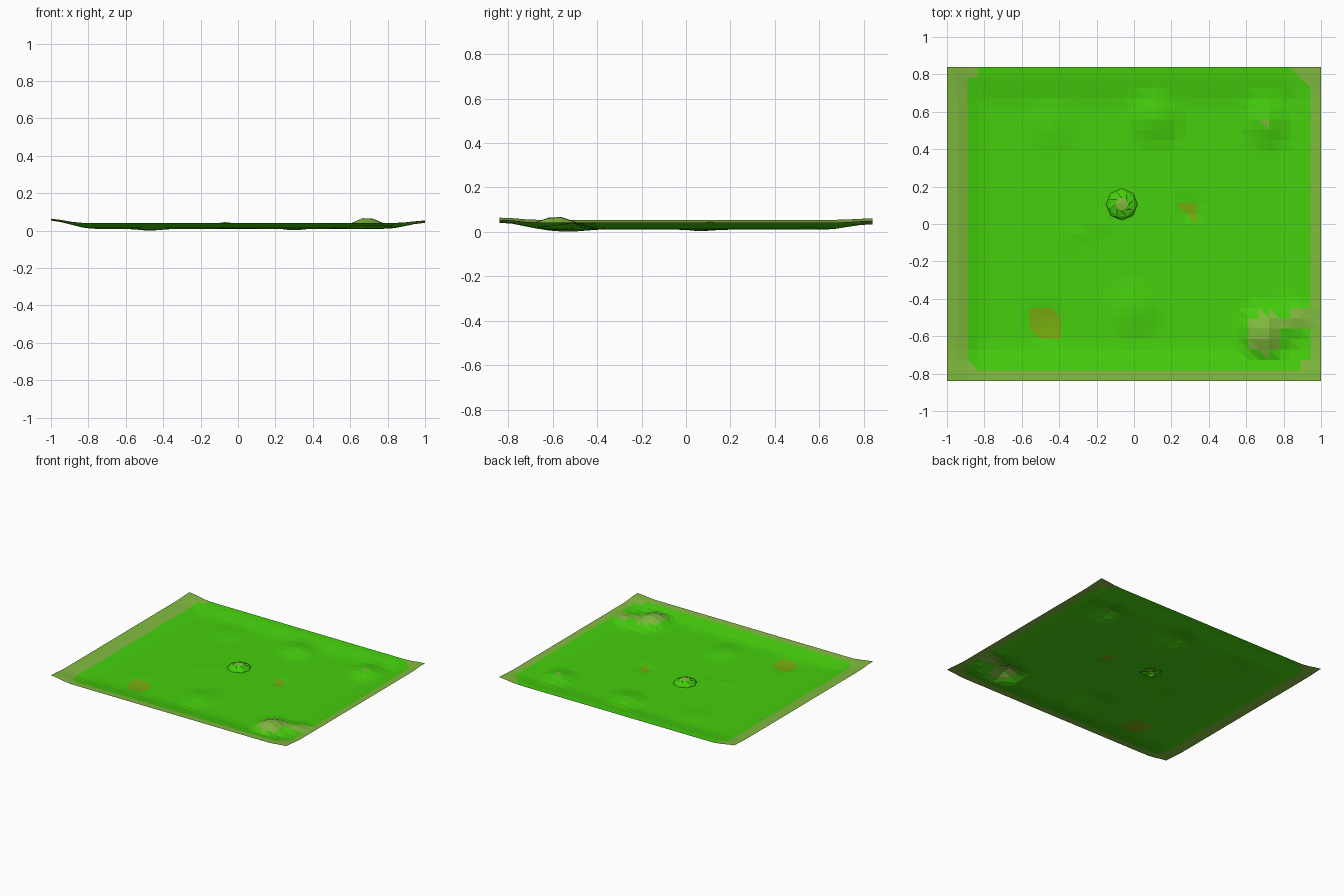
import bpy, bmesh, math

if "Cube" in bpy.data.objects:
    bpy.data.objects.remove(bpy.data.objects["Cube"])

NX, NY = 36, 30            # terrain grid cells
HX, HY = 1.0, 0.84         # half sizes
BASE = 0.01                # level of the flat plain
ROCKY = 0.0355             # height where the ground turns olive


def material(name, rgb):
    m = bpy.data.materials.new(name)
    m.diffuse_color = (*rgb, 1)
    m.use_nodes = True
    m.node_tree.nodes["Principled BSDF"].inputs["Base Color"].default_value = m.diffuse_color
    return m


def smooth(t):
    t = max(0.0, min(1.0, t))
    return t * t * (3 - 2 * t)


def hill(x, y, cx, cy, rx, ry, h):
    """Rounded bump (or dip when h < 0) that fades out at its radius."""
    return h * smooth(1 - math.hypot((x - cx) / rx, (y - cy) / ry))


def ridge(x, y, a, b, width, h):
    """Long bump around the segment a-b."""
    dx, dy = b[0] - a[0], b[1] - a[1]
    t = ((x - a[0]) * dx + (y - a[1]) * dy) / (dx * dx + dy * dy)
    t = max(0.0, min(1.0, t))
    return h * smooth(1 - math.hypot(x - a[0] - t * dx, y - a[1] - t * dy) / width)


# x, y, radius x, radius y, height
HILLS = [
    (0.11, 0.57, 0.19, 0.18, 0.027),
    (0.71, 0.55, 0.16, 0.18, 0.031),
    (-0.44, 0.53, 0.18, 0.18, 0.009),
    (0.00, -0.46, 0.17, 0.19, 0.017),
    (-0.47, -0.53, 0.15, 0.15, -0.01),
    (0.30, 0.07, 0.09, 0.09, -0.009),
    (-0.19, 0.01, 0.09, 0.08, 0.004),
    (-0.29, -0.06, 0.09, 0.06, 0.003),
    (-0.36, -0.09, 0.07, 0.08, 0.003),
]


def height(x, y):
    # raised rims, combined so the corners lift highest
    left = 0.045 * smooth((-x - 0.77) / 0.25)
    right = 0.032 * smooth((x - 0.79) / 0.22)
    front = 0.031 * smooth((-y - 0.62) / 0.21)
    back = 0.024 * smooth((y - 0.62) / 0.21)
    rim = math.sqrt(left**2 + right**2 + front**2 + back**2)
    h = sum(hill(x, y, *p) for p in HILLS)
    # corner mountain and its spur running to the right rim
    peak = max(hill(x, y, 0.69, -0.585, 0.17, 0.2, 0.062),
               ridge(x, y, (0.70, -0.57), (0.97, -0.46), 0.17, 0.031))
    return BASE + max(rim, peak) + h


def new_object(name, bm, mats):
    me = bpy.data.meshes.new(name)
    bm.to_mesh(me)
    bm.free()
    for m in mats:
        me.materials.append(m)
    ob = bpy.data.objects.new(name, me)
    bpy.context.collection.objects.link(ob)
    return ob


grass = material("grass", (0.06, 0.62, 0.004))
olive = material("olive_slope", (0.22, 0.49, 0.05))
mud = material("mud", (0.19, 0.42, 0.005))

# Terrain sheet
bm = bmesh.new()
grid = [[bm.verts.new((x, y, height(x, y)))
         for x in (-HX + 2 * HX * i / NX for i in range(NX + 1))]
        for y in (-HY + 2 * HY * j / NY for j in range(NY + 1))]
for j in range(NY):
    for i in range(NX):
        a, b = grid[j][i], grid[j][i + 1]
        c, d = grid[j + 1][i + 1], grid[j + 1][i]
        for tri in ((a, b, d), (b, c, d)):
            f = bm.faces.new(tri)
            z = f.calc_center_median().z
            f.material_index = 1 if z > ROCKY else 2 if z < BASE - 0.0035 else 0
# open the ground where the small mound stands
bmesh.ops.delete(bm, geom=[f for f in bm.faces if math.hypot(
    f.calc_center_median().x + 0.065, f.calc_center_median().y - 0.105) < 0.045],
    context='FACES')
new_object("terrain", bm, [grass, olive, mud])

# Steep faceted mound in the middle, open underneath
bm = bmesh.new()
rings = []
for r, z, turn in ((0.085, 0.009, 0), (0.07, 0.027, 0.5), (0.035, 0.041, 0)):
    rings.append([bm.verts.new((-0.065 + r * math.cos((k + turn) * math.tau / 8),
                                0.105 + r * math.sin((k + turn) * math.tau / 8), z))
                  for k in range(8)])
top = bm.verts.new((-0.07, 0.11, 0.046))
for n in range(2):
    lo, hi = rings[n], rings[n + 1]
    for k in range(8):
        m = (k + 1) % 8
        bm.faces.new((lo[k], lo[m], hi[k]))
        bm.faces.new((lo[m], hi[m], hi[k]))
for k in range(8):
    bm.faces.new((rings[2][k], rings[2][(k + 1) % 8], top))
for f in bm.faces:
    f.material_index = 1 if f.calc_center_median().z > 0.037 else 0
bmesh.ops.recalc_face_normals(bm, faces=bm.faces)
if sum(f.normal.z for f in bm.faces) < 0:
    bmesh.ops.reverse_faces(bm, faces=bm.faces)
new_object("center_mound", bm, [grass, olive])
